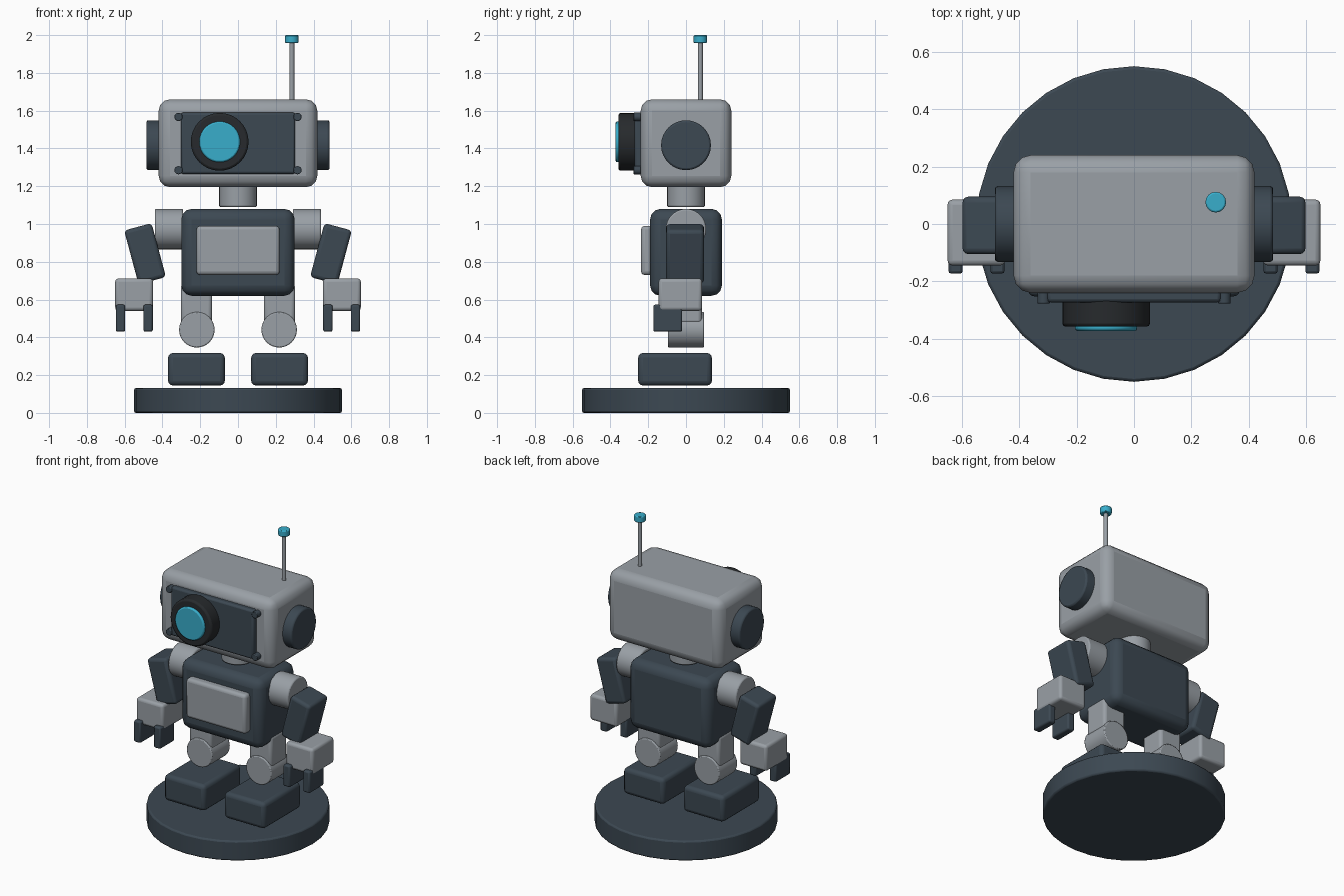
import bpy
from math import pi, radians

if "Cube" in bpy.data.objects:
    bpy.data.objects.remove(bpy.data.objects["Cube"])


def material(name, rgb):
    m = bpy.data.materials.new(name)
    m.diffuse_color = (*rgb, 1)
    m.use_nodes = True
    m.node_tree.nodes["Principled BSDF"].inputs["Base Color"].default_value = m.diffuse_color
    return m


GREY = material("light_grey", (0.32, 0.35, 0.38))
DARK = material("slate", (0.045, 0.065, 0.085))
BLACK = material("black", (0.02, 0.023, 0.026))
BLUE = material("cyan", (0.04, 0.42, 0.60))
ROT = {"x": (0, pi / 2, 0), "y": (pi / 2, 0, 0), "z": (0, 0, 0)}


def finish(name, mat, bevel, segments):
    ob = bpy.context.object
    ob.name = name
    ob.data.materials.append(mat)
    if bevel:
        b = ob.modifiers.new("bevel", "BEVEL")
        b.width, b.segments = bevel, segments
        b.limit_method = "ANGLE"
        b.angle_limit = radians(40)
    bpy.ops.object.shade_smooth_by_angle(angle=radians(35))
    return ob


def box(name, x, y, z, mat, bevel=0.02, segments=3, tilt=0):
    """Bevelled box from (min, max) ranges, tilted about y through its centre."""
    mid = [(a + b) / 2 for a, b in (x, y, z)]
    bpy.ops.mesh.primitive_cube_add(size=1, location=mid)
    ob = bpy.context.object
    ob.scale = [b - a for a, b in (x, y, z)]
    bpy.ops.object.transform_apply(location=False, rotation=False, scale=True)
    ob.rotation_euler.y = tilt
    return finish(name, mat, bevel, segments)


def cyl(name, axis, centre, r, depth, mat, bevel=0.008, sides=32):
    bpy.ops.mesh.primitive_cylinder_add(vertices=sides, radius=r, depth=depth,
                                        location=centre, rotation=ROT[axis])
    return finish(name, mat, bevel, 2)


# stand
cyl("base", "z", (0, 0, 0.066), 0.55, 0.132, DARK, 0.01)

# torso, chest plate, neck
box("torso", (-0.30, 0.30), (-0.19, 0.19), (0.62, 1.08), DARK, 0.055)
box("chest_plate", (-0.22, 0.22), (-0.238, -0.17), (0.73, 0.99), GREY, 0.02)
cyl("neck", "z", (0, 0, 1.155), 0.10, 0.13, GREY)

# head with face plate, camera eye and corner bolts
box("head", (-0.42, 0.42), (-0.24, 0.24), (1.195, 1.66), GREY, 0.06)
box("face_plate", (-0.303, 0.303), (-0.273, -0.22), (1.265, 1.59), DARK, 0.012, 2)
cyl("eye_housing", "y", (-0.097, -0.308, 1.435), 0.153, 0.10, BLACK, 0.012)
cyl("eye_lens", "y", (-0.097, -0.345, 1.435), 0.108, 0.055, BLUE, 0.008)
for bx in (-0.315, 0.315):
    for bz in (1.285, 1.567):
        cyl("face_bolt", "y", (bx, -0.25, bz), 0.022, 0.056, DARK, 0.004, 16)

# antenna
cyl("antenna_rod", "z", (0.285, 0.076, 1.80), 0.013, 0.33, GREY, 0, 16)
cyl("antenna_tip", "z", (0.285, 0.076, 1.979), 0.036, 0.042, BLUE, 0.006, 16)

# parts repeated on both sides
for s, side in ((-1, "right"), (1, "left")):
    def span(a, b):
        return (s * a, s * b) if s > 0 else (s * b, s * a)

    cyl(side + "_ear", "x", (s * 0.44, 0, 1.417), 0.132, 0.09, DARK, 0.01)
    cyl(side + "_shoulder", "x", (s * 0.365, 0, 0.973), 0.107, 0.15, GREY)
    box(side + "_arm", span(0.417, 0.567), (-0.105, 0.095), (0.695, 0.99),
        DARK, 0.02, tilt=s * radians(15))
    box(side + "_hand", span(0.45, 0.65), (-0.145, 0.085), (0.54, 0.712), GREY, 0.018)
    for fx in (0.476, 0.622):
        box(side + "_finger", span(fx - 0.025, fx + 0.025), (-0.173, -0.02),
            (0.43, 0.573), DARK, 0.01, 2)
    box(side + "_thigh", span(0.137, 0.303), (-0.085, 0.085), (0.47, 0.68), GREY, 0.02)
    cyl(side + "_knee", "y", (s * 0.218, 0, 0.44), 0.094, 0.19, GREY, 0.006)
    box(side + "_foot", span(0.07, 0.37), (-0.253, 0.137), (0.145, 0.317), DARK, 0.025)
